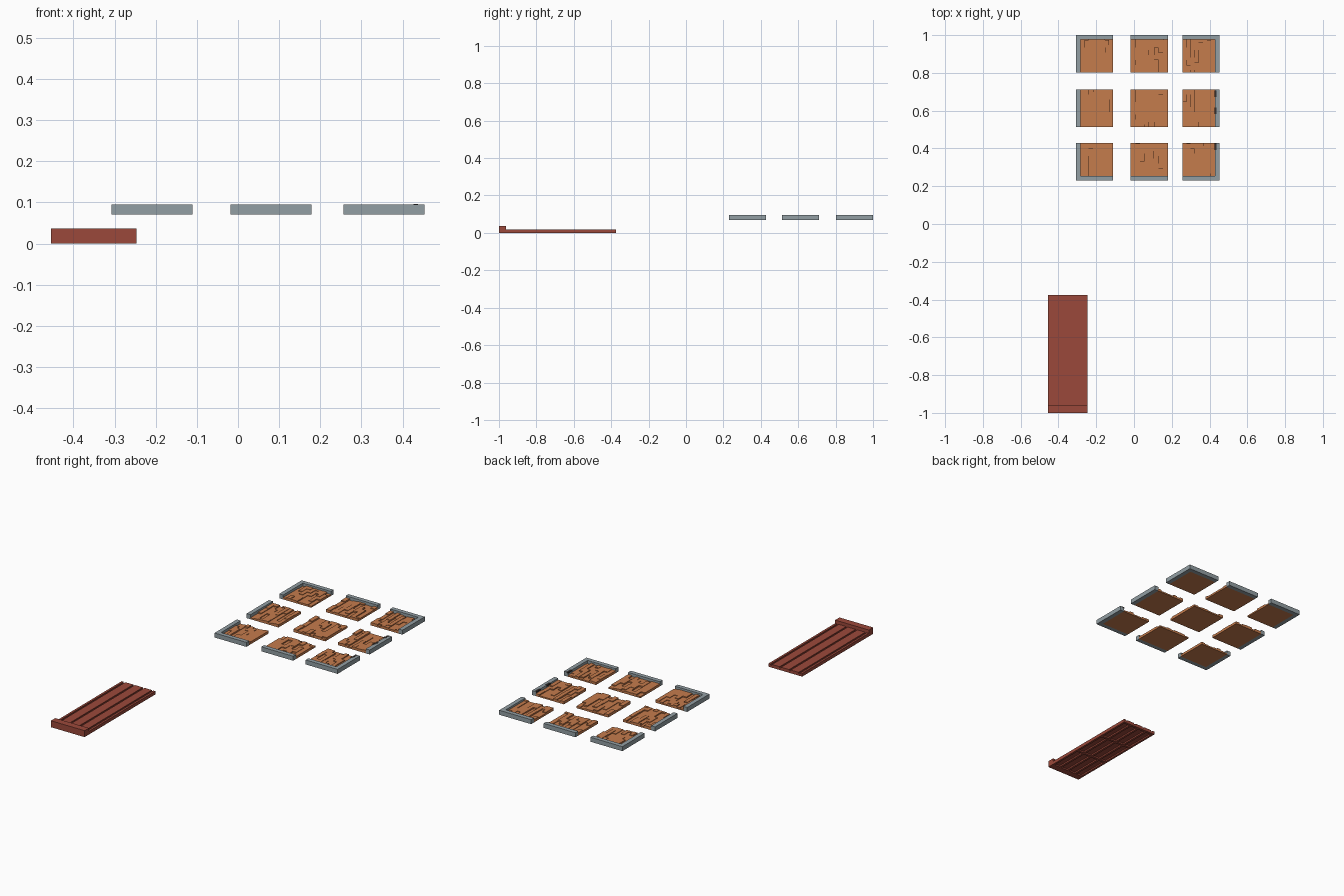
import bpy, bmesh, random
from mathutils import Matrix, Vector

if "Cube" in bpy.data.objects:
    bpy.data.objects.remove(bpy.data.objects["Cube"])

random.seed(4)


def material(name, rgb):
    m = bpy.data.materials.new(name)
    m.diffuse_color = (*rgb, 1)
    m.use_nodes = True
    m.node_tree.nodes["Principled BSDF"].inputs["Base Color"].default_value = m.diffuse_color
    return m


WOOD = material("orange_wood", (0.56, 0.20, 0.073))
STONE = material("grey_stone", (0.29, 0.345, 0.37))
RED = material("red_wood", (0.33, 0.066, 0.043))
DARK = material("dark_chip", (0.035, 0.03, 0.028))


def boxes(name, mat, spans):
    """One object made of boxes, each given as x0, x1, y0, y1, z0, z1."""
    bm = bmesh.new()
    for x0, x1, y0, y1, z0, z1 in spans:
        mid = Vector(((x0 + x1) / 2, (y0 + y1) / 2, (z0 + z1) / 2))
        size = Matrix.Diagonal((x1 - x0, y1 - y0, z1 - z0, 1))
        bmesh.ops.create_cube(bm, size=1, matrix=Matrix.Translation(mid) @ size)
    me = bpy.data.meshes.new(name)
    bm.to_mesh(me)
    bm.free()
    me.materials.append(mat)
    ob = bpy.data.objects.new(name, me)
    bpy.context.collection.objects.link(ob)
    return ob


# Nine floor tiles: staggered planks along y, stone kerb on the outer sides
T, RIM = 0.197, 0.024
X0 = (-0.307, -0.018, 0.256)
Y0 = (0.231, 0.514, 0.803)
Z0, Z1 = 0.07, 0.095
COLS, LENGTH = 8, 0.066
for i, x in enumerate(X0):
    for j, y in enumerate(Y0):
        tag = f"{i}_{j}"
        # floor area left after the kerbs
        fx0, fx1 = x + RIM * (i == 0), x + T - RIM * (i == 2)
        fy0, fy1 = y + RIM * (j == 0), y + T - RIM * (j == 2)
        planks = [(fx0, fx1, fy0, fy1, Z0, 0.074)]
        w = (fx1 - fx0) / COLS
        for c in range(COLS):
            start = fy0 - LENGTH * ((c * 0.4) % 1)
            while start < fy1 - 0.002:
                a, b = max(start, fy0), min(start + LENGTH, fy1)
                if b - a > 0.002:
                    top = random.choice((0.078, 0.081, 0.084, 0.086))
                    planks.append((fx0 + c * w, fx0 + (c + 1) * w, a, b, 0.074, top))
                start += LENGTH
        boxes("floor_planks_" + tag, WOOD, planks)

        kerbs = []
        if i != 1:
            kx = x if i == 0 else x + T - RIM
            kerbs.append((kx, kx + RIM, y, y + T, Z0, Z1))
        if j != 1:
            ky = y if j == 0 else y + T - RIM
            kerbs.append((fx0, fx1, ky, ky + RIM, Z0, Z1))
        if kerbs:
            boxes("stone_kerb_" + tag, STONE, kerbs)

# Small dark chips on the inner edge of the right kerb
boxes("kerb_chips", DARK, [(0.426, 0.438, yc - 0.018, yc + 0.018, 0.088, 0.0955)
                           for yc in (0.41, 0.60, 0.69)])

# Red panel: thin deck, raised boards, ribbed underside, thick end bar
PX0, PX1, PY0, PY1, TOP = -0.455, -0.247, -1.0, -0.375, 0.018
grooves = (-0.438, -0.379, -0.320, -0.264)
G = 0.005
edges = [PX0] + [g + s * G for g in grooves for s in (-1, 1)] + [PX1]
boxes("panel_deck", RED, [(PX0, PX1, PY0, PY1, 0.008, 0.012)])
strips = list(zip(edges[::2], edges[1::2]))
boxes("panel_boards", RED, [(a, b, PY0 + 0.035, PY1, 0.012, TOP) for a, b in strips])
boxes("panel_end_bar", RED, [(PX0, PX1, PY0, PY0 + 0.038, 0.0, 0.036)])
ribs = [(PX0, PX0 + 0.012), (PX1 - 0.012, PX1)] + [
    (PX0 + 0.052 * k - 0.006, PX0 + 0.052 * k + 0.006) for k in (1, 2, 3)]
under = [(a, b, PY0 + 0.038, PY1, 0.0, 0.008) for a, b in ribs]
under += [(PX0, PX1, yc - 0.007, yc + 0.007, 0.0, 0.008)
          for yc in (PY1 - 0.007, -0.57, -0.77)]
boxes("panel_under_ribs", RED, under)
